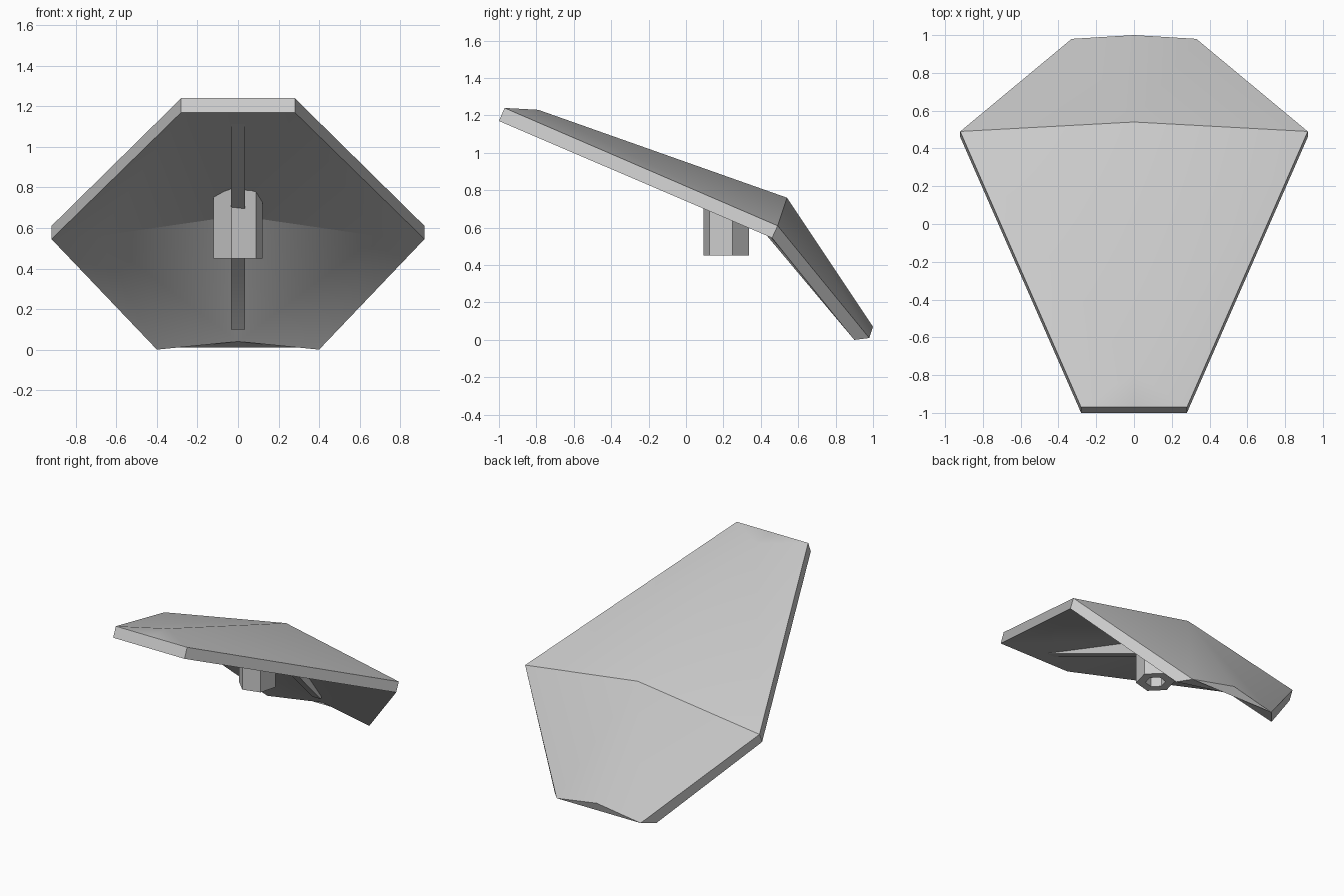
import bpy, bmesh, math
from mathutils import Vector

cube = bpy.data.objects.get("Cube")
if cube:
    bpy.data.objects.remove(cube, do_unlink=True)

grey = bpy.data.materials.new("light_grey")
grey.use_nodes = True
GREY = (0.6, 0.6, 0.6, 1)
grey.diffuse_color = GREY
grey.node_tree.nodes["Principled BSDF"].inputs["Base Color"].default_value = GREY


def finish(name, bm):
    """Turn a bmesh into a named, shaded object."""
    bmesh.ops.recalc_face_normals(bm, faces=bm.faces)
    mesh = bpy.data.meshes.new(name)
    bm.to_mesh(mesh)
    bm.free()
    mesh.materials.append(grey)
    obj = bpy.data.objects.new(name, mesh)
    bpy.context.collection.objects.link(obj)
    bpy.ops.object.select_all(action="DESELECT")
    obj.select_set(True)
    bpy.context.view_layer.objects.active = obj
    bpy.ops.object.shade_smooth_by_angle(angle=math.radians(30))
    return obj


# Bent plate: one half from named corners, then mirrored across x
corners = {
    "front_top": (0.28, -0.97, 1.24), "front_top_mid": (0, -0.97, 1.24),
    "peak": (0, -0.79, 1.23), "side_top": (0.92, 0.49, 0.61),
    "ridge": (0, 0.54, 0.76), "back_top": (0.33, 0.98, 0.01),
    "back_top_mid": (0, 1.0, 0.07), "back_chord": (0, 0.98, 0.01),
    "front_low": (0.28, -1.0, 1.17), "front_low_mid": (0, -1.0, 1.17),
    "side_low": (0.92, 0.46, 0.545), "knee": (0.69, 0.43, 0.56),
    "valley": (0, 0.48, 0.66), "back_low": (0.4, 0.9, 0.0),
    "back_low_mid": (0, 0.95, 0.04),
}
panels = [
    # upper skin
    "front_top_mid front_top peak", "front_top side_top peak",
    "peak side_top ridge", "side_top back_top ridge",
    "ridge back_top back_top_mid",
    # underside
    "front_low side_low knee", "front_low knee valley",
    "front_low valley front_low_mid", "knee valley back_low_mid",
    "side_low back_low knee", "knee back_low back_low_mid",
    # rim
    "front_top_mid front_top front_low front_low_mid",
    "front_top side_top side_low front_low",
    "side_top back_top back_low side_low",
    "back_top back_top_mid back_chord",
    "back_top back_chord back_low_mid back_low",
]
bm = bmesh.new()
vert = {name: bm.verts.new(co) for name, co in corners.items()}
for panel in panels:
    bm.faces.new([vert[n] for n in panel.split()])
bmesh.ops.mirror(bm, geom=bm.verts[:] + bm.edges[:] + bm.faces[:],
                 axis="X", merge_dist=0.0005)
finish("bent_plate", bm)

# Centre rib: side profile extruded across x, sunk into the underside
profile = [(-0.85, 1.12), (0.1, 0.7), (0.43, 0.56), (0.88, 0.1),
           (0.9, 0.13), (0.5, 0.69), (-0.8, 1.14)]
bm = bmesh.new()
side = bm.faces.new([bm.verts.new((-0.035, y, z)) for y, z in profile])
grown = bmesh.ops.extrude_face_region(bm, geom=[side])["geom"]
bmesh.ops.translate(bm, vec=Vector((0.07, 0, 0)),
                    verts=[v for v in grown if isinstance(v, bmesh.types.BMVert)])
finish("centre_rib", bm)

# Hexagonal socket: hollow tube whose top follows the plate's slope
bm = bmesh.new()
rings = []
for radius, top in ((0.125, False), (0.125, True), (0.065, True), (0.065, False)):
    ring = []
    for i in range(6):
        a = math.radians(15 + 60 * i)
        x, y = radius * math.cos(a), 0.215 + radius * math.sin(a)
        ring.append(bm.verts.new((x, y, 0.87 - 0.36 * y if top else 0.45)))
    rings.append(ring)
for r in range(4):
    lower, upper = rings[r], rings[(r + 1) % 4]
    for i in range(6):
        j = (i + 1) % 6
        bm.faces.new((lower[i], lower[j], upper[j], upper[i]))
finish("hex_socket", bm)
